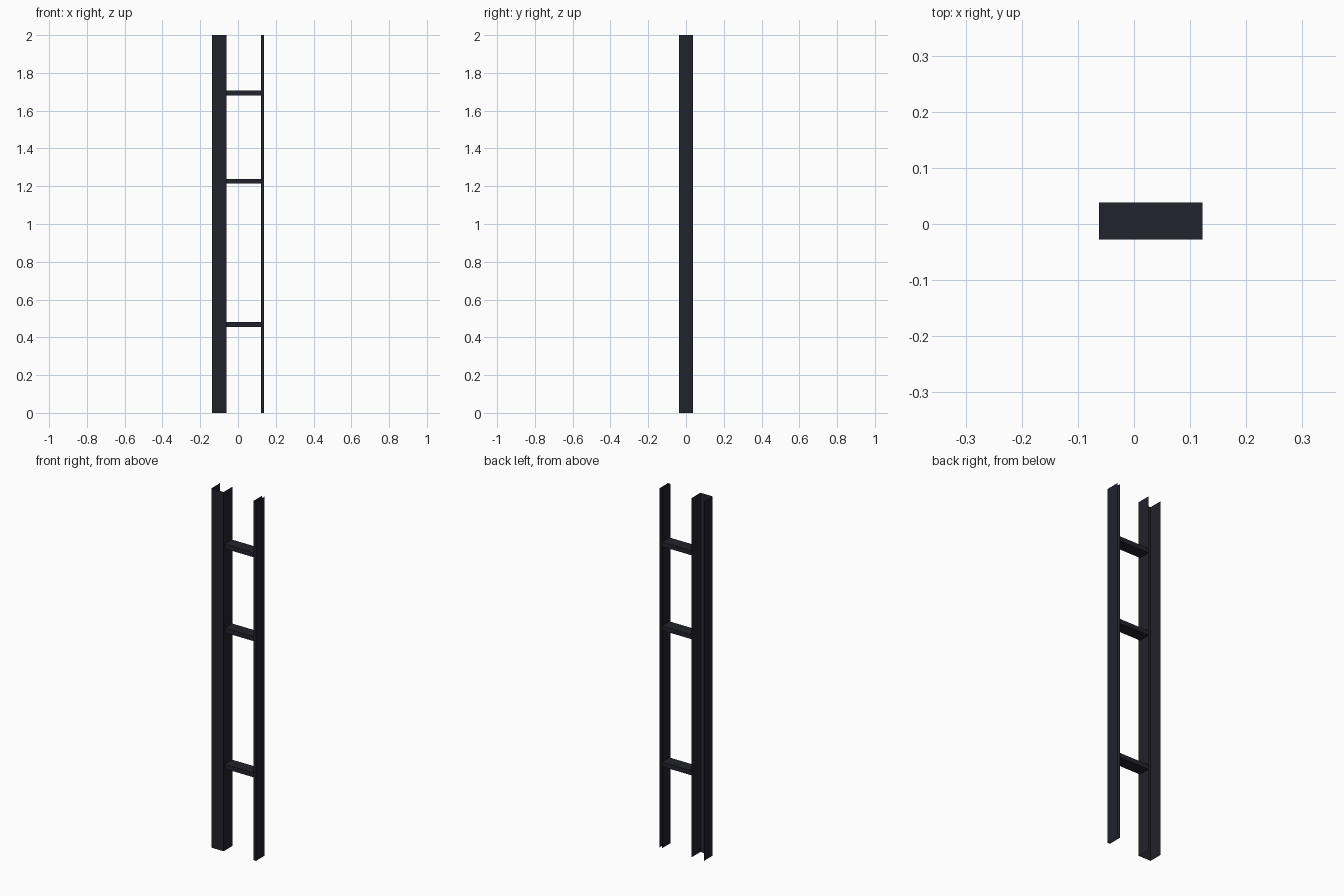
import bpy, bmesh

if "Cube" in bpy.data.objects:
    bpy.data.objects.remove(bpy.data.objects["Cube"])

mat = bpy.data.materials.new("dark_charcoal")
mat.diffuse_color = (0.016, 0.016, 0.025, 1)
mat.use_nodes = True
mat.node_tree.nodes["Principled BSDF"].inputs["Base Color"].default_value = mat.diffuse_color
Y = 0.038


def finish(name, bm):
    me = bpy.data.meshes.new(name)
    bm.to_mesh(me)
    bm.free()
    me.materials.append(mat)
    ob = bpy.data.objects.new(name, me)
    bpy.context.collection.objects.link(ob)


def sheet(name, profile, offset, closed=False):
    """Sweep a profile of 3D points along an offset, without end caps."""
    bm = bmesh.new()
    a = [bm.verts.new(p) for p in profile]
    b = [bm.verts.new([c + d for c, d in zip(p, offset)]) for p in profile]
    n = len(a)
    for i in range(n if closed else n - 1):
        j = (i + 1) % n
        bm.faces.new((a[i], a[j], b[j], b[i]))
    finish(name, bm)


# Upright channels, open at the back and at both ends
for name, x0, x1 in (("wide_post", -0.138, -0.062), ("thin_post", 0.122, 0.138)):
    sheet(name, [(x0, Y, 0), (x0, -Y, 0), (x1, -Y, 0), (x1, Y, 0)], (0, 0, 2))

# Cross bars, slightly set back from the front
for i, z in enumerate((0.468, 1.226, 1.693)):
    y0, y1, h = -0.028, Y, 0.0125
    sheet(f"cross_bar_{i + 1}",
          [(-0.062, y0, z - h), (-0.062, y1, z - h), (-0.062, y1, z + h), (-0.062, y0, z + h)],
          (0.184, 0, 0), closed=True)
